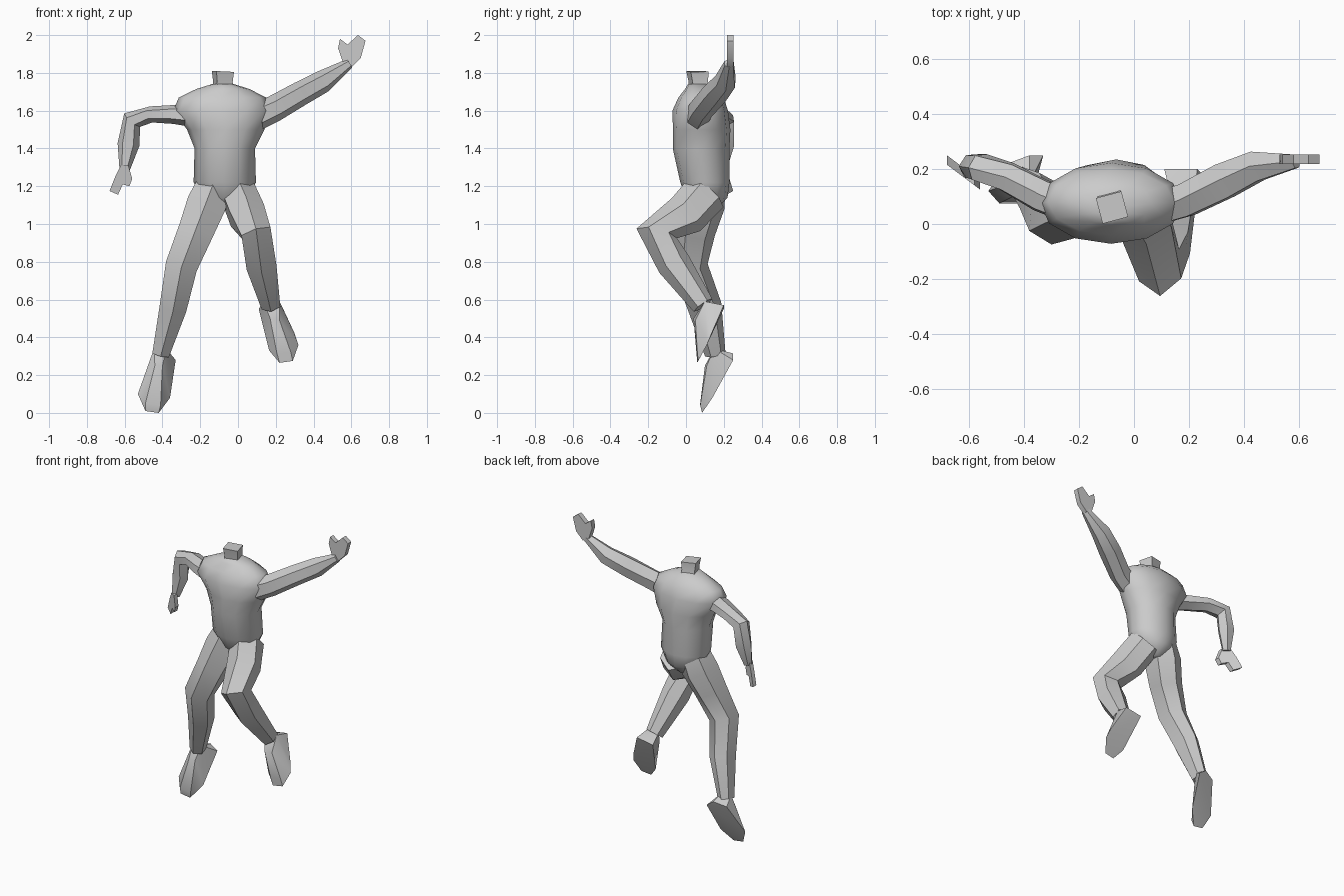
import bpy, bmesh, math
from mathutils import Vector

if "Cube" in bpy.data.objects:
    bpy.data.objects.remove(bpy.data.objects["Cube"])


def finish(name, bm, angle):
    bmesh.ops.recalc_face_normals(bm, faces=bm.faces[:])
    mesh = bpy.data.meshes.new(name)
    bm.to_mesh(mesh)
    bm.free()
    ob = bpy.data.objects.new(name, mesh)
    bpy.context.collection.objects.link(ob)
    bpy.ops.object.select_all(action='DESELECT')
    ob.select_set(True)
    bpy.context.view_layer.objects.active = ob
    bpy.ops.object.shade_smooth_by_angle(angle=math.radians(angle))
    return ob


def loft(name, rings, angle=40):
    """Skin a list of point rings and cap both ends."""
    bm = bmesh.new()
    loops = [[bm.verts.new(p) for p in r] for r in rings]
    for a, b in zip(loops, loops[1:]):
        n = len(a)
        for i in range(n):
            j = (i + 1) % n
            bm.faces.new((a[i], a[j], b[j], b[i]))
    bm.faces.new(loops[0])
    bm.faces.new(loops[-1])
    return finish(name, bm, angle)


def limb(name, stations, ref):
    """Six-sided tube; each station is x, y, z, half width, half depth."""
    section = [(0, 1), (1, .45), (.9, -.55), (0, -1), (-.9, -.55), (-1, .45)]
    pts = [Vector(s[:3]) for s in stations]
    rings = []
    for i, s in enumerate(stations):
        t = Vector()
        if i > 0:
            t += (pts[i] - pts[i - 1]).normalized()
        if i < len(pts) - 1:
            t += (pts[i + 1] - pts[i]).normalized()
        t.normalize()
        side = Vector(ref)
        side = (side - t * side.dot(t)).normalized()
        depth = t.cross(side)
        rings.append([pts[i] + side * s[3] * u + depth * s[4] * v for u, v in section])
    return loft(name, rings)


def hull(name, points):
    bm = bmesh.new()
    for p in points:
        bm.verts.new(p)
    res = bmesh.ops.convex_hull(bm, input=bm.verts[:])
    loose = [v for v in bm.verts if not v.link_faces]
    bmesh.ops.delete(bm, geom=loose, context='VERTS')
    return finish(name, bm, 30)


def hand(name, outline, plane_y, half):
    """Flat mitten with a thumb, outlined in x/z."""
    rings = [[(x, plane_y(x) + s * half, z) for x, z in outline] for s in (-1, 1)]
    return loft(name, rings, 30)


# torso: z, centre x, centre y, half width, half depth
torso = [(1.075, -.07, .11, .03, .05), (1.14, -.07, .11, .12, .11),
         (1.22, -.07, .10, .165, .13), (1.40, -.07, .08, .16, .15),
         (1.50, -.065, .083, .205, .152), (1.60, -.083, .075, .26, .147),
         (1.67, -.083, .08, .23, .12), (1.715, -.08, .075, .14, .08),
         (1.74, -.08, .065, .06, .055)]
N = 12
loft("torso", [[(cx + rx * math.cos(2 * math.pi * i / N), cy + ry * math.sin(2 * math.pi * i / N), z)
                for i in range(N)] for z, cx, cy, rx, ry in torso], 60)

# neck stump, turned slightly
loft("neck", [[(-.08 + r * math.cos(a), cy + r * math.sin(a), z - .05 * (r * math.cos(a)))
               for a in [math.radians(60 + 90 * k) for k in range(4)]]
              for z, cy, r in ((1.70, .075, .065), (1.755, .065, .06), (1.808, .06, .068))], 30)

# straighter leg
limb("right_leg", [(-.13, .10, 1.20, .09, .11), (-.165, .085, 1.10, .105, .12),
                   (-.22, .05, .96, .095, .105), (-.30, .02, .78, .085, .095),
                   (-.345, .10, .56, .072, .09), (-.41, .155, .31, .045, .055)], (1, 0, 0))

# bent leg
limb("left_leg", [(-.005, .11, 1.17, .09, .12), (.045, .0, 1.05, .095, .115),
                  (.095, -.155, .95, .08, .11), (.125, -.065, .79, .08, .09),
                  (.175, .09, .57, .05, .06)], (1, 0, 0))

# feet, pointing down
hull("right_foot", [(-.46, .22, .29), (-.38, .25, .315), (-.33, .25, .28), (-.36, .14, .08),
                    (-.42, .085, 0), (-.49, .085, .01), (-.53, .12, .10),
                    (-.44, .10, .25), (-.40, .11, .25), (-.49, .075, .05), (-.41, .075, .04),
                    (-.445, .15, .34), (-.38, .15, .34)])
hull("left_foot", [(.11, .20, .55), (.23, .20, .57), (.30, .135, .42), (.32, .11, .36),
                   (.29, .065, .275), (.22, .06, .265), (.165, .09, .33),
                   (.17, .04, .50), (.22, .05, .49), (.205, .055, .32), (.28, .06, .32),
                   (.135, .10, .59), (.22, .10, .59)])

# raised arm
limb("left_arm", [(.10, .06, 1.57, .06, .075), (.19, .085, 1.61, .06, .07),
                  (.33, .155, 1.69, .065, .065), (.45, .21, 1.755, .055, .06),
                  (.59, .228, 1.85, .025, .027)], (0, 1, 0))
hand("left_hand", [(.555, 1.855), (.53, 1.93), (.54, 1.98), (.58, 1.95), (.635, 2.0),
                   (.675, 1.97), (.65, 1.88), (.60, 1.83)], lambda x: .235, .017)

# lowered arm
limb("right_arm", [(-.25, .07, 1.575, .06, .06), (-.34, .105, 1.58, .06, .05),
                   (-.46, .17, 1.58, .055, .043), (-.56, .205, 1.55, .05, .055),
                   (-.58, .21, 1.42, .045, .058), (-.60, .19, 1.29, .025, .028)], (0, 1, 0))
hand("right_hand", [(-.62, 1.31), (-.65, 1.25), (-.68, 1.175), (-.635, 1.155), (-.61, 1.21),
                    (-.575, 1.20), (-.56, 1.24), (-.58, 1.31)],
     lambda x: .15 + (-.57 - x) * .75, .017)
